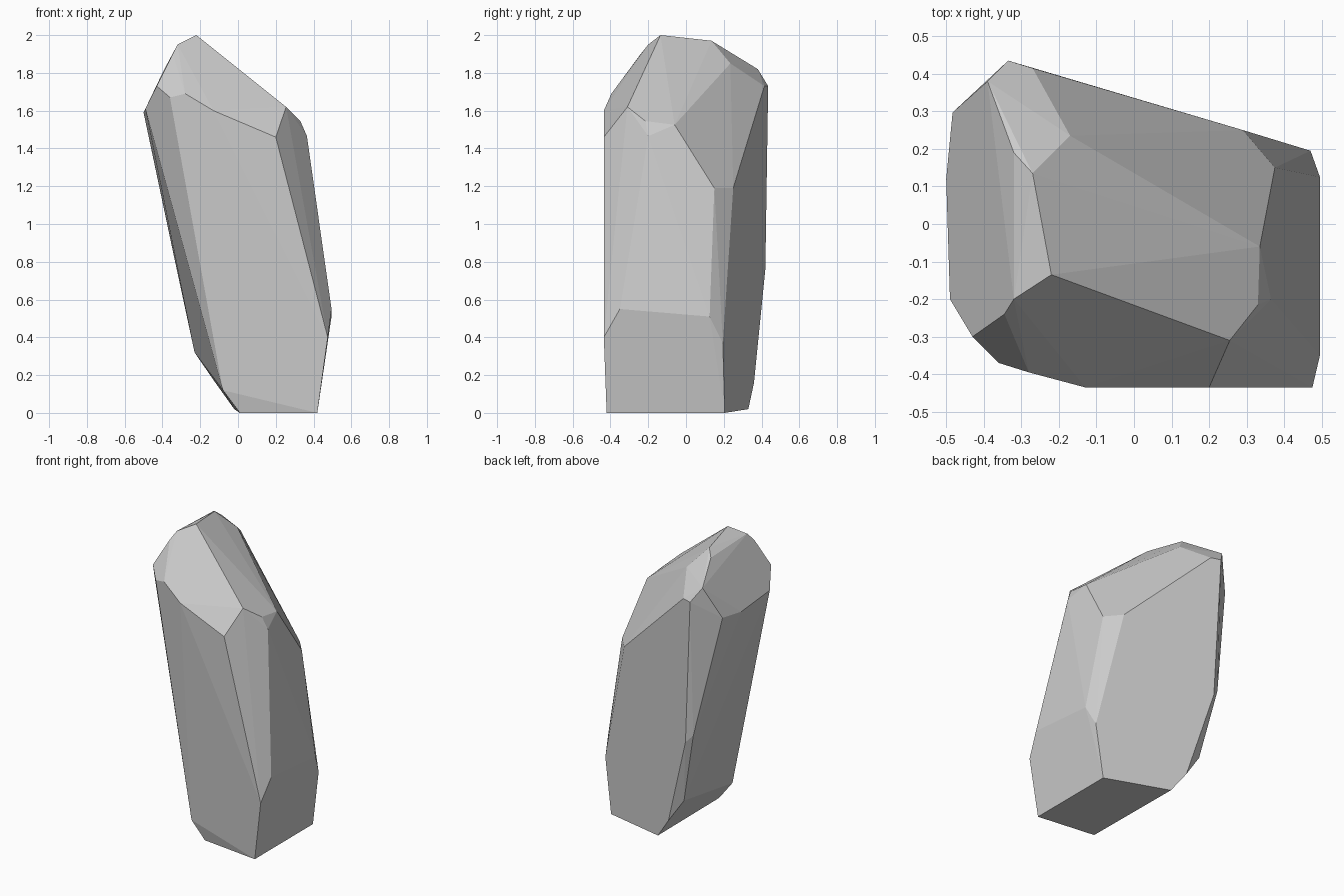
import bpy, bmesh, math

# Corner rings of the leaning crystal, from foot to tip
foot = [(.42, -.42, 0), (.42, .205, 0), (-.02, .33, .02), (.01, -.37, 0)]
lower = [(-.08, -.385, .12), (-.12, .36, .16), (-.23, .35, .32),
         (.475, -.435, .40), (.495, -.35, .55), (.495, .125, .51), (.47, .195, .37)]
waist = [(-.29, .42, .76), (-.335, .40, .81), (.375, .15, 1.19), (.29, .25, 1.19)]
shoulder = [(.20, -.435, 1.46), (.365, -.20, 1.465), (.33, -.215, 1.545),
            (.335, -.06, 1.525), (.255, -.31, 1.62),
            (-.13, -.435, 1.60), (-.28, -.395, 1.69), (-.36, -.37, 1.67),
            (-.43, -.30, 1.73), (-.49, -.20, 1.61), (-.50, .12, 1.59),
            (-.483, .297, 1.61), (-.335, .435, 1.73), (-.27, .415, 1.73)]
tip = [(-.39, .38, 1.82), (-.17, .235, 1.85), (-.345, -.24, 1.90),
       (-.32, -.20, 1.95), (-.32, .19, 1.935), (-.27, .135, 1.97), (-.22, -.135, 2.0)]

# Wrap the corners in a convex skin and merge nearly flat triangles
bm = bmesh.new()
for p in foot + lower + waist + shoulder + tip:
    bm.verts.new(p)
hull = bmesh.ops.convex_hull(bm, input=bm.verts[:])
loose = [v for v in bm.verts if not v.link_faces]
bmesh.ops.delete(bm, geom=loose, context='VERTS')
bmesh.ops.dissolve_limit(bm, angle_limit=math.radians(3), verts=bm.verts[:], edges=bm.edges[:])
bmesh.ops.recalc_face_normals(bm, faces=bm.faces[:])

# Crystal object, flat shaded
mesh = bpy.data.meshes.new("crystal_rock")
bm.to_mesh(mesh)
bm.free()
bpy.context.collection.objects.link(bpy.data.objects.new("crystal_rock", mesh))
